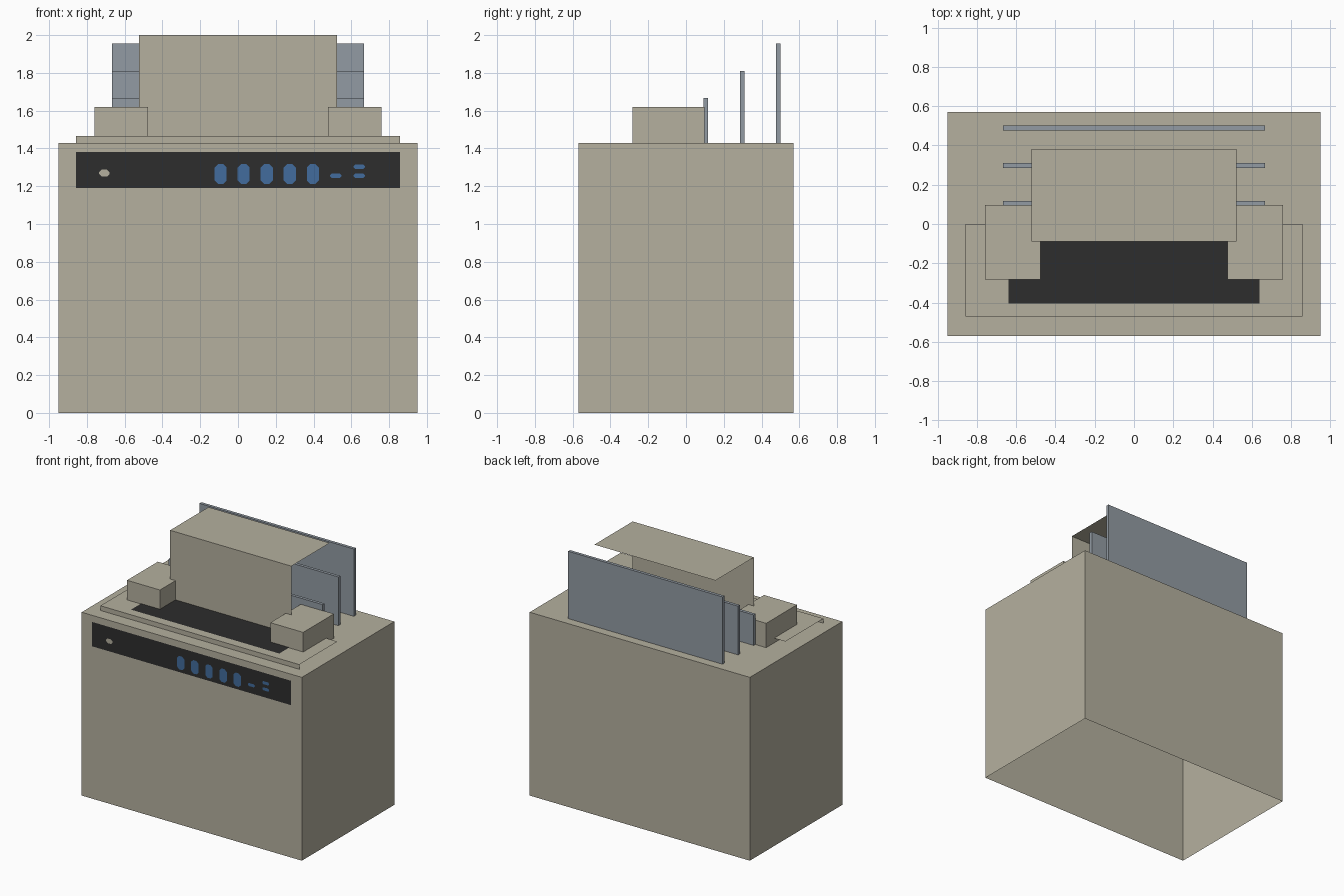
import bpy, bmesh
from mathutils import Vector

cube = bpy.data.objects.get("Cube")
if cube:
    bpy.data.objects.remove(cube, do_unlink=True)


def material(name, rgb):
    mat = bpy.data.materials.new(name)
    mat.use_nodes = True
    color = (*rgb, 1)
    mat.diffuse_color = color
    mat.node_tree.nodes["Principled BSDF"].inputs["Base Color"].default_value = color
    return mat


BEIGE = material("beige casing", (0.46, 0.435, 0.345))
GREY = material("blue grey card", (0.29, 0.33, 0.37))
BLACK = material("black panel", (0.026, 0.026, 0.026))
BLUE = material("blue button", (0.054, 0.15, 0.34))


def finish(name, bm, mat):
    mesh = bpy.data.meshes.new(name)
    bm.to_mesh(mesh)
    bm.free()
    mesh.materials.append(mat)
    obj = bpy.data.objects.new(name, mesh)
    bpy.context.collection.objects.link(obj)
    return obj


def box(name, low, high, mat, open_bottom=False):
    low, high = Vector(low), Vector(high)
    bm = bmesh.new()
    bmesh.ops.create_cube(bm, size=1)
    for v in bm.verts:
        v.co = (low + high) / 2 + v.co * (high - low)
    if open_bottom:
        bm.normal_update()
        under = [f for f in bm.faces if f.normal.z < -0.5]
        bmesh.ops.delete(bm, geom=under, context='FACES_ONLY')
    return finish(name, bm, mat)


def bent_sheet(name, half_width, profile, mat):
    """Thin sheet: a (y, z) profile swept across the width."""
    bm = bmesh.new()
    rows = [[bm.verts.new((x, y, z)) for x in (-half_width, half_width)]
            for y, z in profile]
    for (a, b), (d, c) in zip(rows, rows[1:]):
        bm.faces.new((a, b, c, d))
    return finish(name, bm, mat)


def button(name, x, z, width, height, cut, mat):
    """Flat plate with clipped corners on the control panel."""
    w, h = width / 2, height / 2
    quarter = [(w, h - cut), (w - cut, h)]
    half = quarter + [(-px, pz) for px, pz in reversed(quarter)]
    outline = half + [(-px, -pz) for px, pz in half]
    bm = bmesh.new()
    bm.faces.new([bm.verts.new((x + px, FRONT - 0.005, z + pz)) for px, pz in outline])
    return finish(name, bm, mat)


FRONT, TOP, LEDGE = -0.57, 1.43, 1.467

# Hollow main casing
box("body", (-0.95, FRONT, 0), (0.95, -FRONT, TOP), BEIGE, open_bottom=True)

# Control panel with its buttons
bent_sheet("control_panel", 0.857, [(FRONT - 0.003, 1.19), (FRONT - 0.003, 1.38)], BLACK)
for i in range(5):
    button(f"large_button_{i + 1}", -0.092 + i * 0.122, 1.265, 0.064, 0.105, 0.018, BLUE)
for i, (x, z) in enumerate([(0.518, 1.255), (0.642, 1.255), (0.642, 1.303)]):
    button(f"small_button_{i + 1}", x, z, 0.06, 0.024, 0.009, BLUE)
button("panel_badge", -0.708, 1.27, 0.056, 0.036, 0.013, BEIGE)

# Raised ledge and dark feed slot
bent_sheet("top_ledge", 0.858, [(-0.47, TOP), (-0.47, LEDGE), (0, LEDGE)], BEIGE)
bent_sheet("feed_slot", 0.64, [(-0.405, LEDGE + 0.003), (-0.06, LEDGE + 0.003)], BLACK)

# Open-sided upper cover
bent_sheet("upper_cover", 0.523, [(-0.09, TOP), (-0.09, 2), (0.383, 2)], BEIGE)

# Side guides
for name, x0, x1 in (("left_guide", 0.476, 0.76), ("right_guide", -0.76, -0.476)):
    box(name, (x0, -0.282, TOP), (x1, 0.097, 1.62), BEIGE)

# Upright divider cards, rising towards the back
for name, y, top in (("front_card", 0.105, 1.668), ("middle_card", 0.298, 1.81),
                     ("back_card", 0.489, 1.955)):
    box(name, (-0.666, y - 0.012, TOP), (0.666, y + 0.012, top), GREY)
